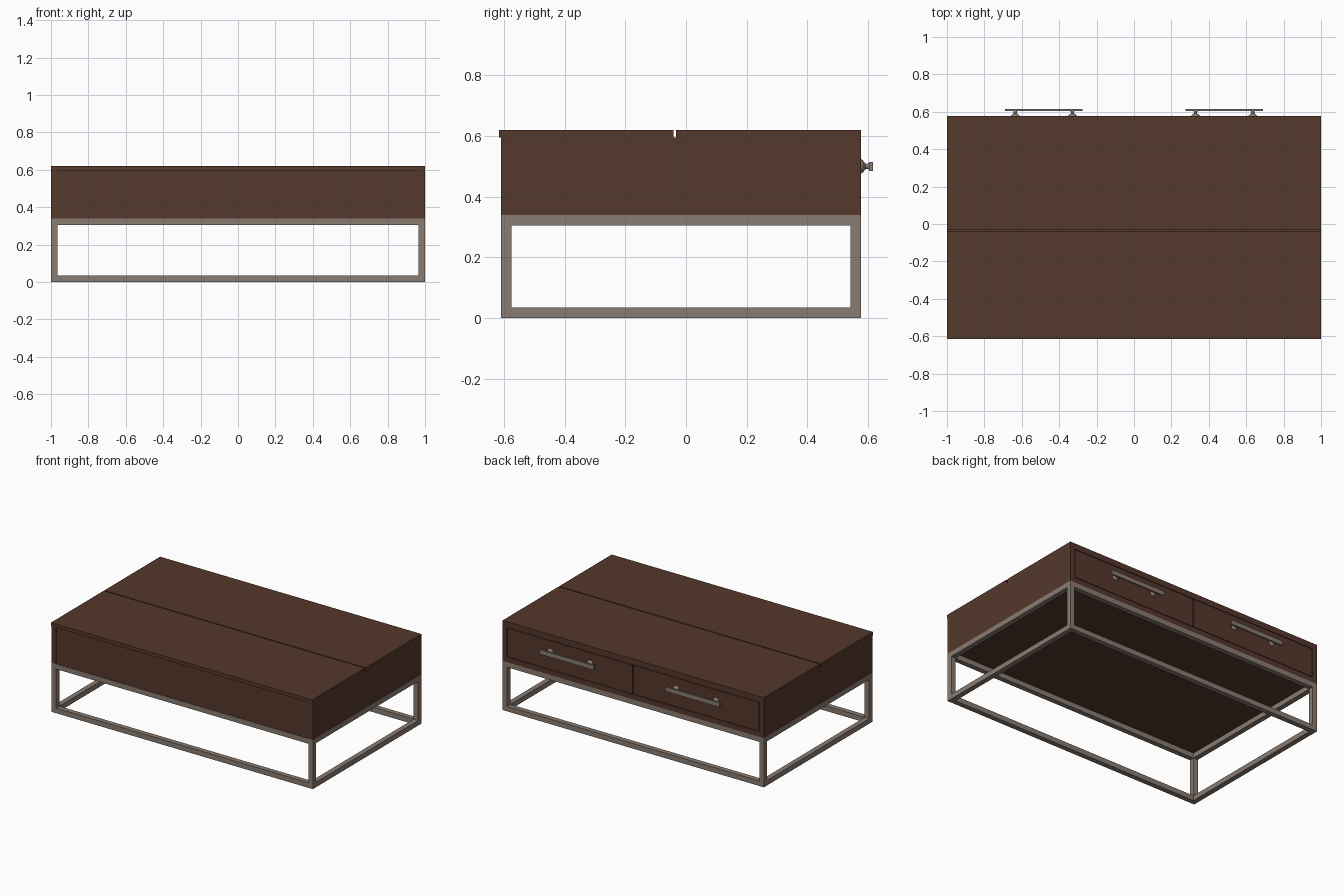
import bpy
import bmesh
from math import radians
from mathutils import Matrix

cube = bpy.data.objects.get("Cube")
if cube:
    bpy.data.objects.remove(cube, do_unlink=True)


def material(name, color):
    m = bpy.data.materials.new(name)
    m.use_nodes = True
    m.diffuse_color = color
    m.node_tree.nodes["Principled BSDF"].inputs["Base Color"].default_value = color
    return m


wood = material("dark walnut", (0.09, 0.04, 0.025, 1))
metal = material("warm grey metal", (0.25, 0.2, 0.165, 1))


def finish(name, bm, mat):
    mesh = bpy.data.meshes.new(name)
    bm.to_mesh(mesh)
    bm.free()
    mesh.materials.append(mat)
    obj = bpy.data.objects.new(name, mesh)
    bpy.context.collection.objects.link(obj)
    return obj


def add_box(bm, x, y, z):
    """Add a box spanning the (low, high) pairs."""
    spans = (x, y, z)
    size = [hi - lo for lo, hi in spans]
    mid = [(hi + lo) / 2 for lo, hi in spans]
    bmesh.ops.create_cube(bm, size=1, matrix=Matrix.Translation(mid) @ Matrix.Diagonal((*size, 1)))


def box(name, x, y, z, mat=wood):
    bm = bmesh.new()
    add_box(bm, x, y, z)
    return finish(name, bm, mat)


FRONT, BACK = -0.61, 0.577
BASE, LID, TOP = 0.34, 0.595, 0.62
T = 0.035          # tube and panel thickness
GAP = 0.004        # half of the seam width
SEAM = -0.037

# Metal base: two rings joined by four legs
for name, z in (("lower", 0), ("upper", BASE - T)):
    for side, y in (("front", FRONT), ("back", BACK - T)):
        box(f"{name}_{side}_rail", (-1, 1), (y, y + T), (z, z + T), metal)
    for side, x in (("right", -1), ("left", 1 - T)):
        box(f"{name}_{side}_rail", (x, x + T), (FRONT + T, BACK - T), (z, z + T), metal)
for side, x in (("right", -1), ("left", 1 - T)):
    for end, y in (("front", FRONT), ("back", BACK - T)):
        box(f"{end}_{side}_leg", (x, x + T), (y, y + T), (T, BASE - T), metal)

# Wooden case
for side, x in (("right", -1), ("left", 1 - T)):
    box(f"{side}_side_panel", (x, x + T), (FRONT, BACK), (BASE, LID))
INNER = (T - 1, 1 - T)
box("front_panel", INNER, (FRONT + 0.004, FRONT + T), (BASE, LID))
box("bottom_panel", INNER, (FRONT + T, BACK), (BASE, BASE + T))
box("case_deck", INNER, (FRONT + T, BACK), (LID - 0.015, LID))

# Two-part top with a seam between the boards
box("front_top_board", (-1, 1), (FRONT - 0.006, SEAM - GAP), (LID, TOP))
box("back_top_board", (-1, 1), (SEAM + GAP, BACK), (LID, TOP))

# Drawers and their pulls
for side, s in (("right", -1), ("left", 1)):
    x = sorted((s * GAP, s * (1 - T - GAP)))
    box(f"{side}_drawer", x, (0.1, BACK), (BASE + T + GAP, LID - 0.015 - GAP))

    center = 0.482 * s
    pull_z = 0.5
    box(f"{side}_pull_bar", (center - 0.207, center + 0.207), (0.603, 0.616),
        (pull_z - 0.015, pull_z + 0.015), metal)
    bm = bmesh.new()
    for post in (-0.153, 0.153):
        # each post is a flared foot and a slim neck
        for r1, r2, y0, y1 in ((0.024, 0.02, BACK, 0.583), (0.02, 0.008, 0.583, 0.592),
                               (0.008, 0.01, 0.592, 0.604)):
            place = Matrix.Translation((center + post, (y0 + y1) / 2, pull_z))
            bmesh.ops.create_cone(bm, cap_ends=True, segments=16, radius1=r1, radius2=r2,
                                  depth=y1 - y0, matrix=place @ Matrix.Rotation(radians(-90), 4, "X"))
    posts = finish(f"{side}_pull_posts", bm, metal)
    bpy.ops.object.select_all(action="DESELECT")
    posts.select_set(True)
    bpy.context.view_layer.objects.active = posts
    bpy.ops.object.shade_smooth_by_angle(angle=radians(30))
